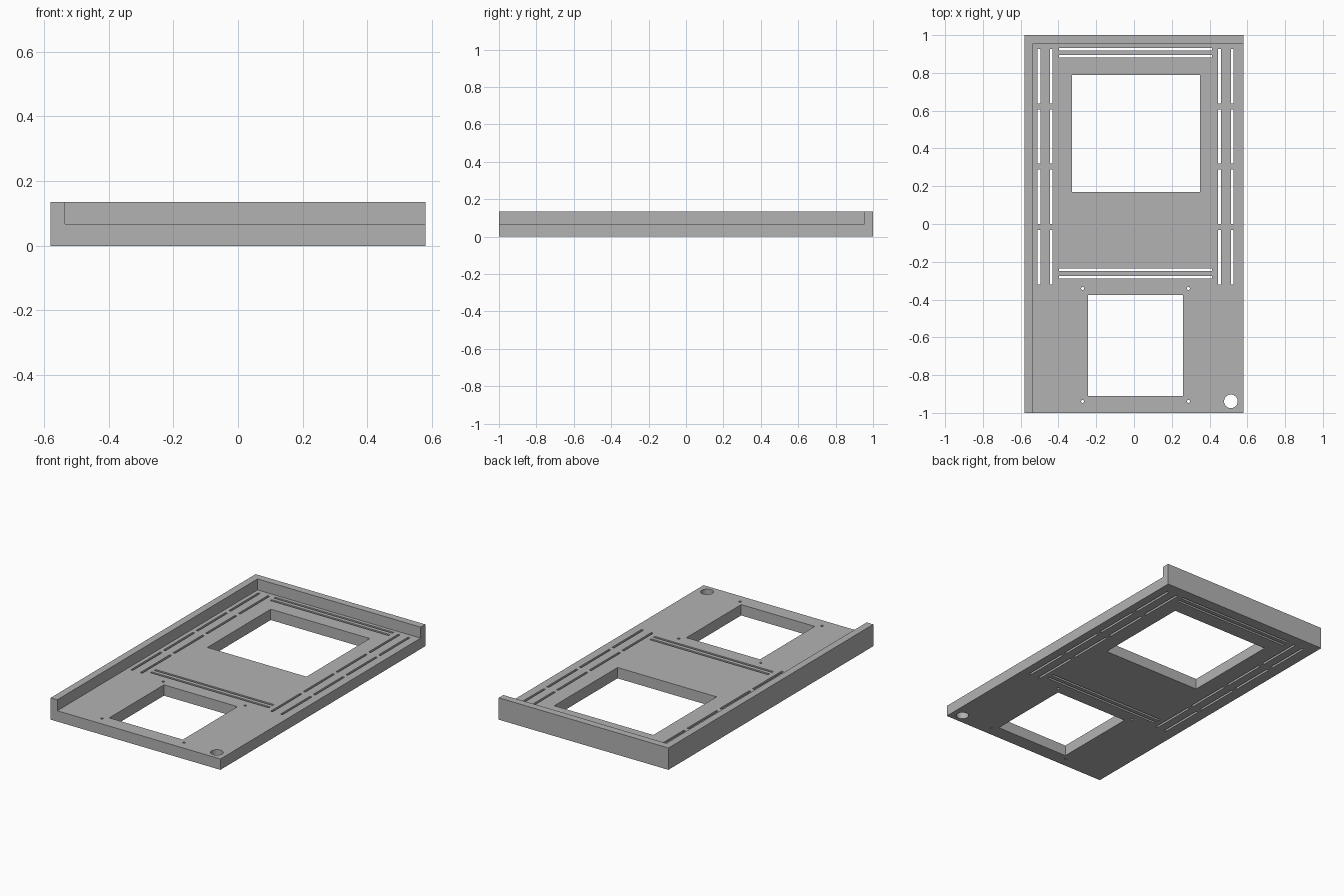
import bpy
import bmesh
from mathutils import Matrix, Vector

cube = bpy.data.objects.get("Cube")
if cube:
    bpy.data.objects.remove(cube, do_unlink=True)

FLOOR, TOP = 0.067, 0.135
HALF_X, HALF_Y, WALL = 0.58, 1.0, 0.045

grey = bpy.data.materials.new("plain grey")
grey.use_nodes = True
grey.diffuse_color = (0.45, 0.45, 0.45, 1)
grey.node_tree.nodes["Principled BSDF"].inputs["Base Color"].default_value = grey.diffuse_color


def add_box(bm, x0, x1, y0, y1, z0=-0.05, z1=FLOOR + 0.05):
    centre = Vector((x0 + x1, y0 + y1, z0 + z1)) / 2
    size = Matrix.Diagonal((x1 - x0, y1 - y0, z1 - z0, 1))
    bmesh.ops.create_cube(bm, size=1, matrix=Matrix.Translation(centre) @ size)


def add_drill(bm, x, y, radius, sides):
    bmesh.ops.create_cone(bm, cap_ends=True, segments=sides, radius1=radius, radius2=radius,
                          depth=0.2, matrix=Matrix.Translation((x, y, FLOOR / 2)))


def make_object(name, bm):
    mesh = bpy.data.meshes.new(name)
    bm.to_mesh(mesh)
    bm.free()
    mesh.materials.append(grey)
    obj = bpy.data.objects.new(name, mesh)
    bpy.context.collection.objects.link(obj)
    return obj


def cut(target, cutter):
    mod = target.modifiers.new(cutter.name, 'BOOLEAN')
    mod.operation = 'DIFFERENCE'
    mod.solver = 'EXACT'
    mod.object = cutter
    bpy.context.view_layer.objects.active = target
    bpy.ops.object.modifier_apply(modifier=mod.name)
    bpy.data.objects.remove(cutter, do_unlink=True)


# Solid block for the panel and its two raised walls
bm = bmesh.new()
add_box(bm, -HALF_X, HALF_X, -HALF_Y, HALF_Y, 0, TOP)
panel = make_object("mounting_panel", bm)

# Open pocket that leaves walls along the right side and the back
bm = bmesh.new()
add_box(bm, WALL - HALF_X, HALF_X + 0.1, -HALF_Y - 0.1, HALF_Y - WALL, FLOOR, TOP + 0.1)
cut(panel, make_object("pocket_cutter", bm))

bm = bmesh.new()
# Two large windows
add_box(bm, -0.328, 0.349, 0.17, 0.788)
add_box(bm, -0.243, 0.26, -0.91, -0.376)
# Cross slots, in pairs
for y in (0.926, 0.888, -0.243, -0.281):
    add_box(bm, -0.397, 0.413, y - 0.007, y + 0.007)
# Side slots, four to a column
for x in (-0.503, -0.438, 0.453, 0.521):
    for row in range(4):
        end = 0.926 - row * 0.319
        add_box(bm, x - 0.007, x + 0.007, end - 0.288, end)
# Screw holes around the small window, and the cable hole
for x in (-0.272, 0.288):
    for y in (-0.341, -0.939):
        add_drill(bm, x, y, 0.008, 16)
add_drill(bm, 0.513, -0.939, 0.036, 32)
cut(panel, make_object("opening_cutter", bm))

# Smooth only the round holes
bpy.ops.object.select_all(action='DESELECT')
panel.select_set(True)
bpy.context.view_layer.objects.active = panel
bpy.ops.object.shade_smooth_by_angle(angle=0.5)
